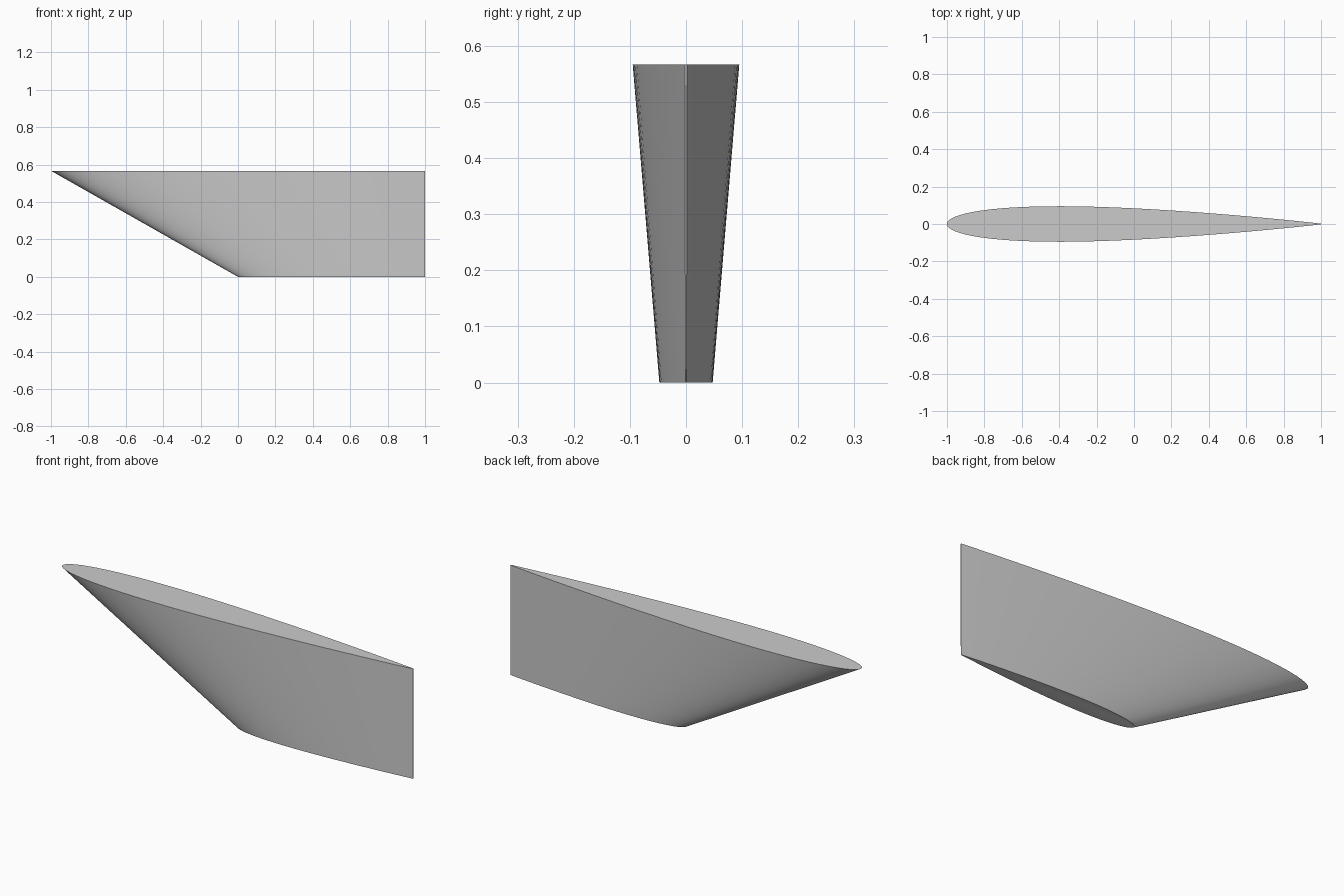
import bpy, bmesh, math

cube = bpy.data.objects.get("Cube")
if cube:
    bpy.data.objects.remove(cube, do_unlink=True)

HEIGHT = 0.567
THICKNESS = 0.095   # thickness to chord ratio
STEPS = 40

grey = bpy.data.materials.new("light_grey")
grey.use_nodes = True
colour = (0.6, 0.6, 0.6, 1)
grey.diffuse_color = colour
grey.node_tree.nodes["Principled BSDF"].inputs["Base Color"].default_value = colour


def half_thickness(u):
    """Symmetric airfoil section, u from 0 at the nose to 1 at the tail."""
    return 5 * THICKNESS * (0.2969 * math.sqrt(u) - 0.126 * u - 0.3516 * u**2
                            + 0.2843 * u**3 - 0.1015 * u**4)


def section(bm, chord, z):
    """Closed airfoil loop with its tail at x = 1."""
    us = [(1 - math.cos(math.pi * i / STEPS)) / 2 for i in range(STEPS + 1)]
    outline = [(u, -half_thickness(u)) for u in us]
    outline += [(u, half_thickness(u)) for u in reversed(us[1:])]
    return [bm.verts.new((1 - chord * (1 - u), chord * y, z)) for u, y in outline]


# Tapered fin: short chord at the bottom, long chord at the top
bm = bmesh.new()
tip = section(bm, 1, 0)
root = section(bm, 2, HEIGHT)
n = len(tip)
for i in range(n):
    j = (i + 1) % n
    bm.faces.new((tip[i], tip[j], root[j], root[i]))
bm.faces.new(tip)
bm.faces.new(root)
bmesh.ops.recalc_face_normals(bm, faces=bm.faces)
mesh = bpy.data.meshes.new("fin")
bm.to_mesh(mesh)
bm.free()
mesh.materials.append(grey)
fin = bpy.data.objects.new("fin", mesh)
bpy.context.collection.objects.link(fin)

# Smooth skin with crisp end caps and trailing edge
bpy.context.view_layer.objects.active = fin
fin.select_set(True)
bpy.ops.object.shade_smooth_by_angle(angle=math.radians(35))
